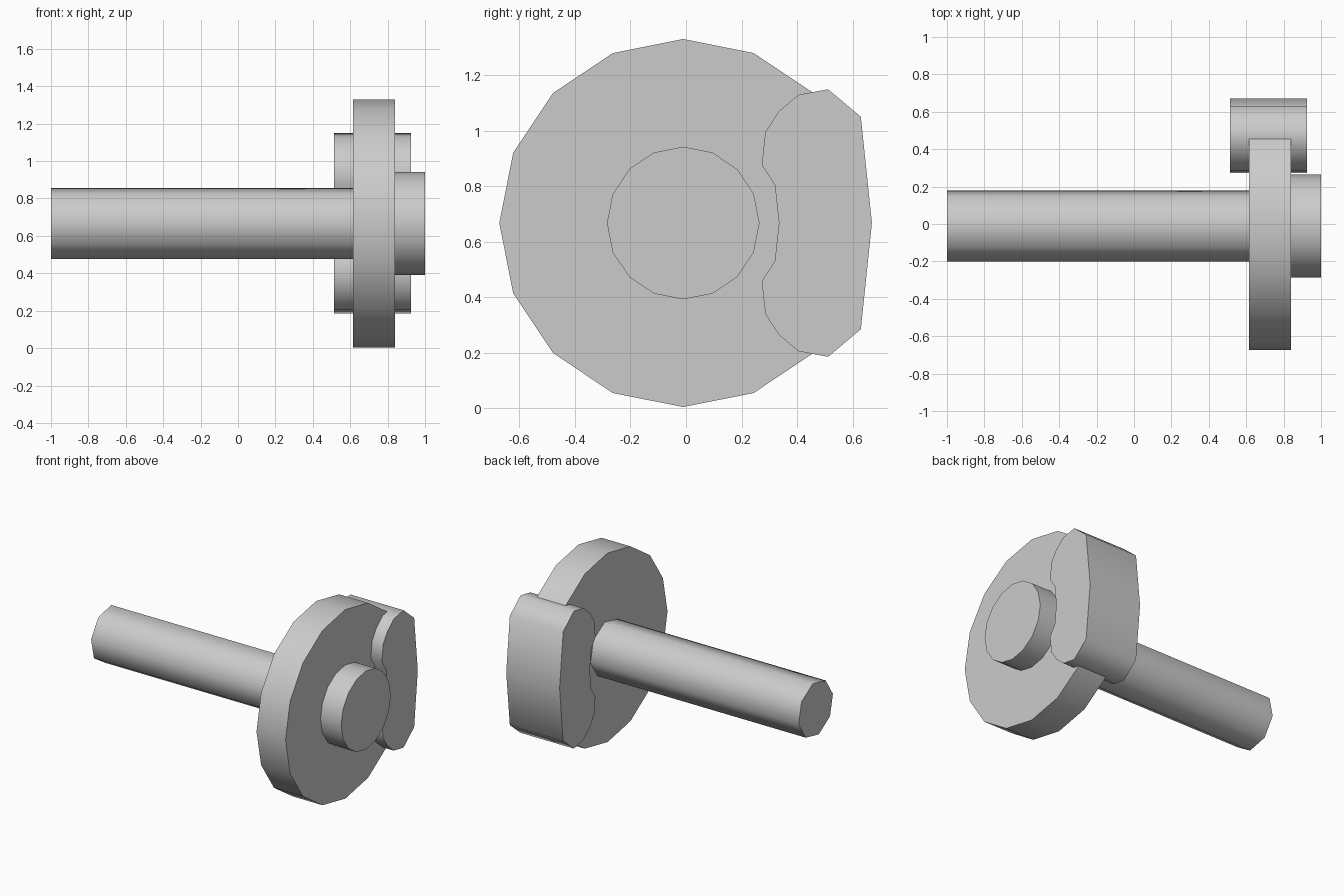
import bpy, bmesh
from math import sin, cos, tau, radians

if "Cube" in bpy.data.objects:
    bpy.data.objects.remove(bpy.data.objects["Cube"])

CY, CZ = -0.01, 0.667   # shared axis of the round parts


def prism(name, profile, x0, x1):
    """Extrude a closed (y, z) profile along x."""
    bm = bmesh.new()
    face = bm.faces.new([bm.verts.new((x0, y, z)) for y, z in profile])
    ext = bmesh.ops.extrude_face_region(bm, geom=[face], use_keep_orig=True)
    moved = [v for v in ext["geom"] if isinstance(v, bmesh.types.BMVert)]
    bmesh.ops.translate(bm, verts=moved, vec=(x1 - x0, 0, 0))
    bmesh.ops.recalc_face_normals(bm, faces=bm.faces)
    mesh = bpy.data.meshes.new(name)
    bm.to_mesh(mesh)
    bm.free()
    obj = bpy.data.objects.new(name, mesh)
    bpy.context.collection.objects.link(obj)
    bpy.ops.object.select_all(action='DESELECT')
    obj.select_set(True)
    bpy.context.view_layer.objects.active = obj
    bpy.ops.object.shade_smooth_by_angle(angle=radians(60))
    return obj


def ring(radius, sides, turn=0.0):
    angles = [tau * i / sides + radians(turn) for i in range(sides)]
    return [(CY + radius * sin(a), CZ + radius * cos(a)) for a in angles]


# Axle, brake disc and hub share one axis
prism("axle", ring(0.193, 8, 10), -1.0, 0.615)
prism("brake_disc", ring(0.663, 16), 0.615, 0.84)
prism("hub", ring(0.275, 16), 0.84, 1.0)

# Caliper: upper half of the outline, mirrored about the axis height
upper = [(0.63, 0.383), (0.512, 0.482), (0.405, 0.462), (0.335, 0.403),
         (0.286, 0.328), (0.273, 0.21), (0.32, 0.137)]
outline = [(0.67, CZ)] + [(y, CZ + h) for y, h in upper]
outline += [(0.335, CZ)] + [(y, CZ - h) for y, h in reversed(upper)]
prism("caliper", outline, 0.512, 0.926)
